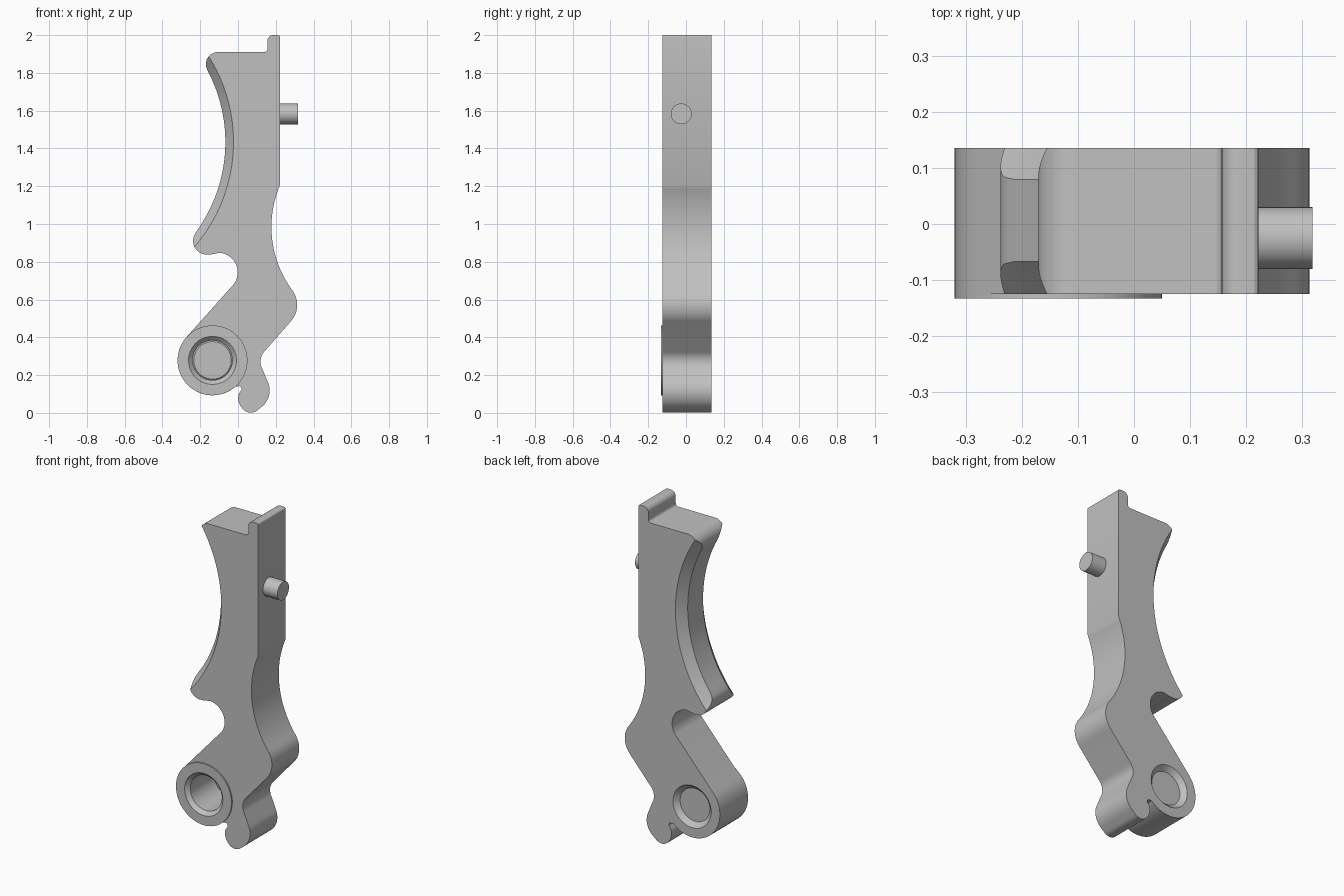
import bpy, bmesh
from math import pi, atan2, cos, sin, hypot, radians

default = bpy.data.objects.get("Cube")
if default:
    bpy.data.objects.remove(default, do_unlink=True)

steel = bpy.data.materials.new("grey steel")
steel.use_nodes = True
GREY = (0.53, 0.53, 0.53, 1)
steel.diffuse_color = GREY
steel.node_tree.nodes["Principled BSDF"].inputs["Base Color"].default_value = GREY

FRONT, BACK, BOSS = -0.125, 0.135, -0.133
EYE = (-0.135, 0.278)        # pivot hole centre
GRIP = (-0.872, 1.434)       # centre of the concave edge


def arc(a, m, b, n=12):
    """Points on the circle through a, m and b, from a to b."""
    (ax, ay), (mx, my), (bx, by) = a, m, b
    d = 2 * (ax * (my - by) + mx * (by - ay) + bx * (ay - my))
    sa, sm, sb = (p[0] ** 2 + p[1] ** 2 for p in (a, m, b))
    cx = (sa * (my - by) + sm * (by - ay) + sb * (ay - my)) / d
    cy = (sa * (bx - mx) + sm * (ax - bx) + sb * (mx - ax)) / d
    r = hypot(ax - cx, ay - cy)
    ta, tm, tb = (atan2(p[1] - cy, p[0] - cx) for p in (a, m, b))
    sweep = (tb - ta) % (2 * pi)
    if (tm - ta) % (2 * pi) > sweep:
        sweep -= 2 * pi
    return [(cx + r * cos(ta + sweep * i / n), cy + r * sin(ta + sweep * i / n))
            for i in range(n + 1)]


def polar(centre, r, deg):
    return centre[0] + r * cos(radians(deg)), centre[1] + r * sin(radians(deg))


def extrude(name, points, y0, y1):
    clean = [p for i, p in enumerate(points)
             if hypot(p[0] - points[i - 1][0], p[1] - points[i - 1][1]) > 1e-4]
    bm = bmesh.new()
    face = bm.faces.new([bm.verts.new((x, y0, z)) for x, z in clean])
    side = bmesh.ops.extrude_face_region(bm, geom=[face])["geom"]
    bmesh.ops.translate(bm, vec=(0, y1 - y0, 0),
                        verts=[v for v in side if isinstance(v, bmesh.types.BMVert)])
    bmesh.ops.recalc_face_normals(bm, faces=bm.faces)
    mesh = bpy.data.meshes.new(name)
    bm.to_mesh(mesh)
    bm.free()
    obj = bpy.data.objects.new(name, mesh)
    bpy.context.collection.objects.link(obj)
    return obj


def frustum(name, centre, back, r_back, front, r_front, sides=64):
    """Round part along y, from the back to the front."""
    bpy.ops.mesh.primitive_cone_add(
        vertices=sides, radius1=r_back, radius2=r_front, depth=back - front,
        location=(centre[0], (back + front) / 2, centre[1]), rotation=(pi / 2, 0, 0))
    obj = bpy.context.object
    obj.name = name
    return obj


def select(obj):
    bpy.ops.object.select_all(action="DESELECT")
    obj.select_set(True)
    bpy.context.view_layer.objects.active = obj


def cut(obj, cutter):
    cutter.hide_render = True
    select(obj)
    mod = obj.modifiers.new("cut", "BOOLEAN")
    mod.operation, mod.solver, mod.object = "DIFFERENCE", "EXACT", cutter
    bpy.ops.object.modifier_apply(modifier=mod.name)


def finish(obj):
    obj.data.materials.clear()
    obj.data.materials.append(steel)
    select(obj)
    bpy.ops.object.shade_smooth_by_angle(angle=radians(25))


# Lever outline, clockwise from the top tab
outline = (
    arc((0.156, 1.97), (0.165, 1.991), (0.186, 2.0), 6)
    + arc((0.21, 2.0), (0.219, 1.997), (0.222, 1.988), 4)
    + arc((0.222, 1.205), (0.177, 0.99), (0.287, 0.65), 28)       # front hollow
    + arc((0.287, 0.65), (0.313, 0.565), (0.28, 0.485), 14)       # elbow
    + arc((0.137, 0.322), (0.119, 0.275), (0.128, 0.235), 10)     # neck
    + arc((0.155, 0.17), (0.167, 0.11), (0.13, 0.036), 12)        # foot
    + arc((0.11, 0.02), (0.06, 0.002), (0.018, 0.03), 10)
    + arc((0.018, 0.03), (0.002, 0.065), (0.006, 0.105), 6)
    + arc((0.017, 0.118), (0.016, 0.136), (0.0, 0.141), 6)        # slit beside the eye
    + arc(polar(EYE, 0.185, -48), polar(EYE, 0.185, -130),
          polar(EYE, 0.185, -221), 40)                            # eye
    + arc((-0.022, 0.682), (-0.004, 0.765), (-0.10, 0.848), 18)   # rear notch
    + arc((-0.10, 0.848), (-0.13, 0.841), (-0.16, 0.838), 4)
    + arc((-0.16, 0.838), (-0.224, 0.868), (-0.232, 0.94), 12)    # lower lip
    + arc(polar(GRIP, 0.805, -35), polar(GRIP, 0.805, 0),
          polar(GRIP, 0.805, 28), 48)                             # concave edge
    + arc((-0.168, 1.83), (-0.156, 1.886), (-0.105, 1.91), 12)    # upper lip
    + arc((0.138, 1.91), (0.151, 1.915), (0.156, 1.928), 5)
)
lever = extrude("lever_body", outline, FRONT, BACK)

# Raised ring round the pivot hole
ring = frustum("pivot_boss", EYE, FRONT, 0.185, BOSS, 0.185)

# Chamfers along both sides of the concave edge
cutters = [
    frustum("front_chamfer_cutter", GRIP, -0.06, 0.80, -0.135, 0.8555, 256),
    frustum("back_chamfer_cutter", GRIP, 0.145, 0.8555, 0.073, 0.80, 256),
]
# Pivot hole with a chamfer at each mouth
holes = [
    frustum("hole_cutter", EYE, 0.2, 0.105, -0.2, 0.105),
    frustum("front_mouth_cutter", EYE, -0.105, 0.099, -0.14, 0.134),
    frustum("back_mouth_cutter", EYE, 0.142, 0.134, 0.107, 0.099),
]
for cutter in cutters + holes:
    cut(lever, cutter)
for cutter in holes[:2]:
    cut(ring, cutter)
for cutter in cutters + holes:
    bpy.data.objects.remove(cutter, do_unlink=True)

# Side pin
bpy.ops.mesh.primitive_cylinder_add(vertices=48, radius=0.055, depth=0.116,
                                    location=(0.26, -0.025, 1.583), rotation=(0, pi / 2, 0))
pin = bpy.context.object
pin.name = "side_pin"

for part in (lever, ring, pin):
    finish(part)
